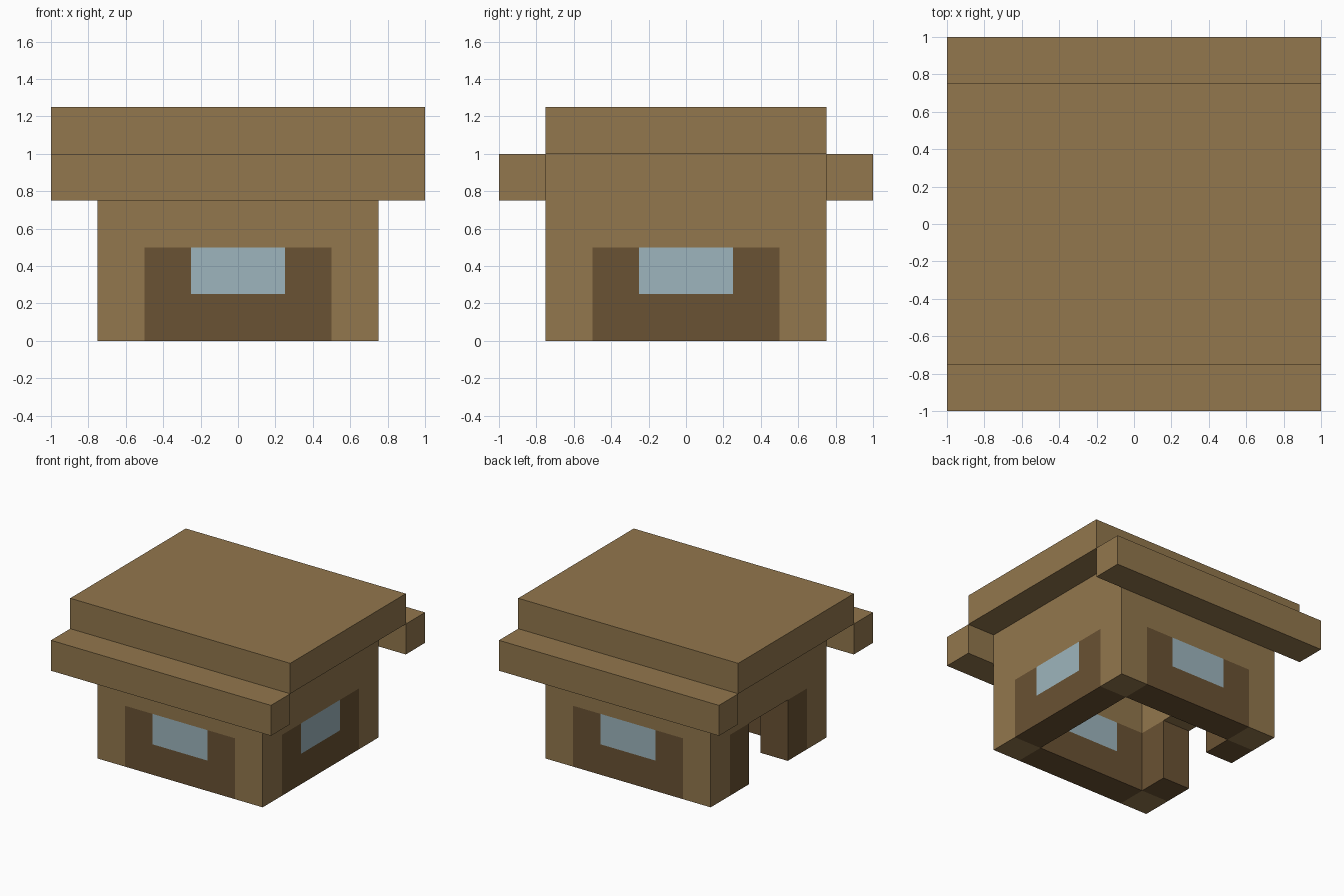
import bpy
import bmesh
from math import pi
from mathutils import Matrix, Vector

cube = bpy.data.objects.get("Cube")
if cube:
    bpy.data.objects.remove(cube, do_unlink=True)

U = 0.25  # block size; all parts below are measured in blocks


def material(name, rgb):
    mat = bpy.data.materials.new(name)
    mat.use_nodes = True
    colour = (*rgb, 1.0)
    mat.diffuse_color = colour
    mat.node_tree.nodes["Principled BSDF"].inputs["Base Color"].default_value = colour
    return mat


tan = material("tan wood", (0.288, 0.184, 0.074))
brown = material("dark brown wood", (0.144, 0.084, 0.033))
glass = material("pale blue glass", (0.337, 0.462, 0.509))


def finish(name, bm, mat, turn=0):
    """Turn a part about the z axis and link it."""
    bm.transform(Matrix.Rotation(turn, 4, "Z") @ Matrix.Scale(U, 4))
    bmesh.ops.recalc_face_normals(bm, faces=bm.faces)
    mesh = bpy.data.meshes.new(name)
    bm.to_mesh(mesh)
    bm.free()
    mesh.materials.append(mat)
    bpy.context.collection.objects.link(bpy.data.objects.new(name, mesh))


def box(name, low, high, mat, turn=0):
    low, high = Vector(low), Vector(high)
    bm = bmesh.new()
    bmesh.ops.create_cube(bm, size=1)
    bm.transform(Matrix.Translation((low + high) / 2) @ Matrix.Diagonal((*(high - low), 1)))
    finish(name, bm, mat, turn)


def wall(name, profile, mat, turn=0):
    """Extrude an x-z outline through the thickness of the front wall."""
    bm = bmesh.new()
    face = bm.faces.new([bm.verts.new((x, -3, z)) for x, z in profile])
    side = bmesh.ops.extrude_face_region(bm, geom=[face])
    verts = [v for v in side["geom"] if isinstance(v, bmesh.types.BMVert)]
    bmesh.ops.translate(bm, verts=verts, vec=(0, 1, 0))
    finish(name, bm, mat, turn)


# Three walls with a window let into the dark panel
panel = [(-2, 0), (2, 0), (2, 2), (1, 2), (1, 1), (-1, 1), (-1, 2), (-2, 2)]
for side, turn in (("front", 0), ("left", pi / 2), ("back", pi)):
    wall(side + "_wall_panel", panel, brown, turn)
    box(side + "_window", (-1, -3, 1), (1, -2, 2), glass, turn)

# Fourth wall with an open doorway between two jambs
for side, x in (("front", 1), ("back", -2)):
    box(side + "_door_jamb", (x, -3, 0), (x + 1, -2, 2), brown, -pi / 2)

# Corner posts and the band of wall above the panels
for i, side in enumerate(("front", "left", "back", "right")):
    turn = i * pi / 2
    box(side + "_corner_post", (2, -3, 0), (3, -2, 2), tan, turn)
    box(side + "_upper_wall", (-2, -3, 2), (3, -2, 4), tan, turn)

# Eaves along front and back, and the roof slab
for side, turn in (("front", 0), ("back", pi)):
    box(side + "_eave", (-4, -4, 3), (4, -3, 4), tan, turn)
box("roof_slab", (-4, -3, 4), (4, 3, 5), tan)
